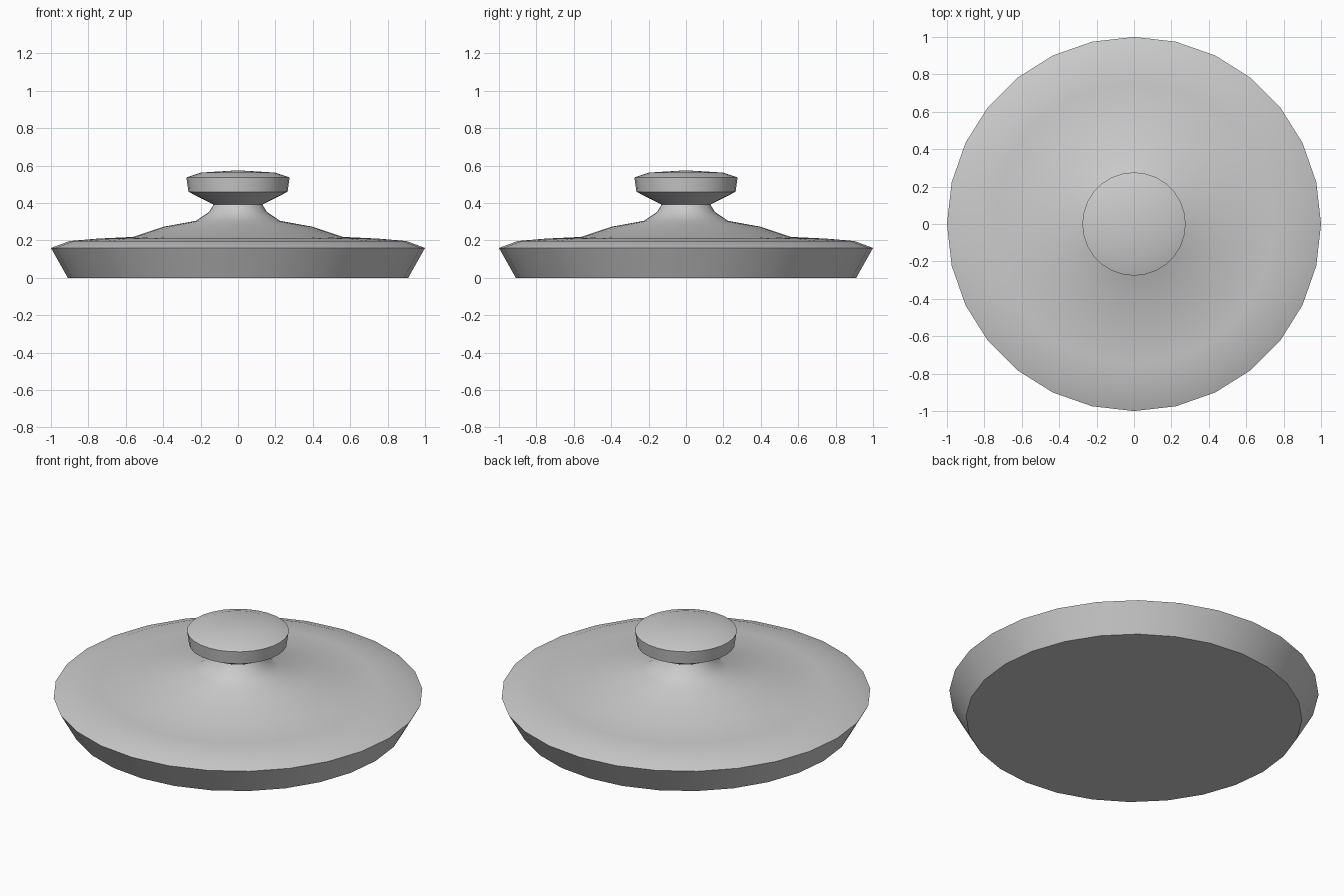
import bpy, bmesh, math

if "Cube" in bpy.data.objects:
    bpy.data.objects.remove(bpy.data.objects["Cube"])

SIDES = 28


def lathe(name, profile):
    """Revolve (radius, z) points around z; ends on the axis become fans."""
    bm = bmesh.new()
    rings = []
    for r, z in profile:
        if r == 0:
            rings.append([bm.verts.new((0, 0, z))] * SIDES)
        else:
            rings.append([bm.verts.new((r * math.cos(2 * math.pi * i / SIDES),
                                        r * math.sin(2 * math.pi * i / SIDES), z))
                          for i in range(SIDES)])
    for low, high in zip(rings, rings[1:]):
        for i in range(SIDES):
            j = (i + 1) % SIDES
            corners = list(dict.fromkeys((low[i], low[j], high[j], high[i])))
            bm.faces.new(corners)
    # Flat underside when the profile starts off the axis
    if profile[0][0] > 0:
        bm.faces.new(rings[0][::-1])
    bmesh.ops.recalc_face_normals(bm, faces=bm.faces)
    mesh = bpy.data.meshes.new(name)
    bm.to_mesh(mesh)
    bm.free()
    obj = bpy.data.objects.new(name, mesh)
    bpy.context.collection.objects.link(obj)
    bpy.ops.object.select_all(action='DESELECT')
    obj.select_set(True)
    bpy.context.view_layer.objects.active = obj
    bpy.ops.object.shade_smooth_by_angle(angle=math.radians(32))
    return obj


# Lid: tapered rim, shallow dome, neck and round knob in one turned profile
lathe("lid_with_knob", [
    (0.91, 0.0), (1.0, 0.16),                                # tapered rim
    (0.90, 0.197), (0.75, 0.21), (0.56, 0.219),              # shallow top
    (0.40, 0.273), (0.225, 0.305),                           # raised centre
    (0.155, 0.352), (0.13, 0.392),                           # neck
    (0.265, 0.46), (0.276, 0.537), (0.197, 0.563), (0, 0.575),  # knob
])
